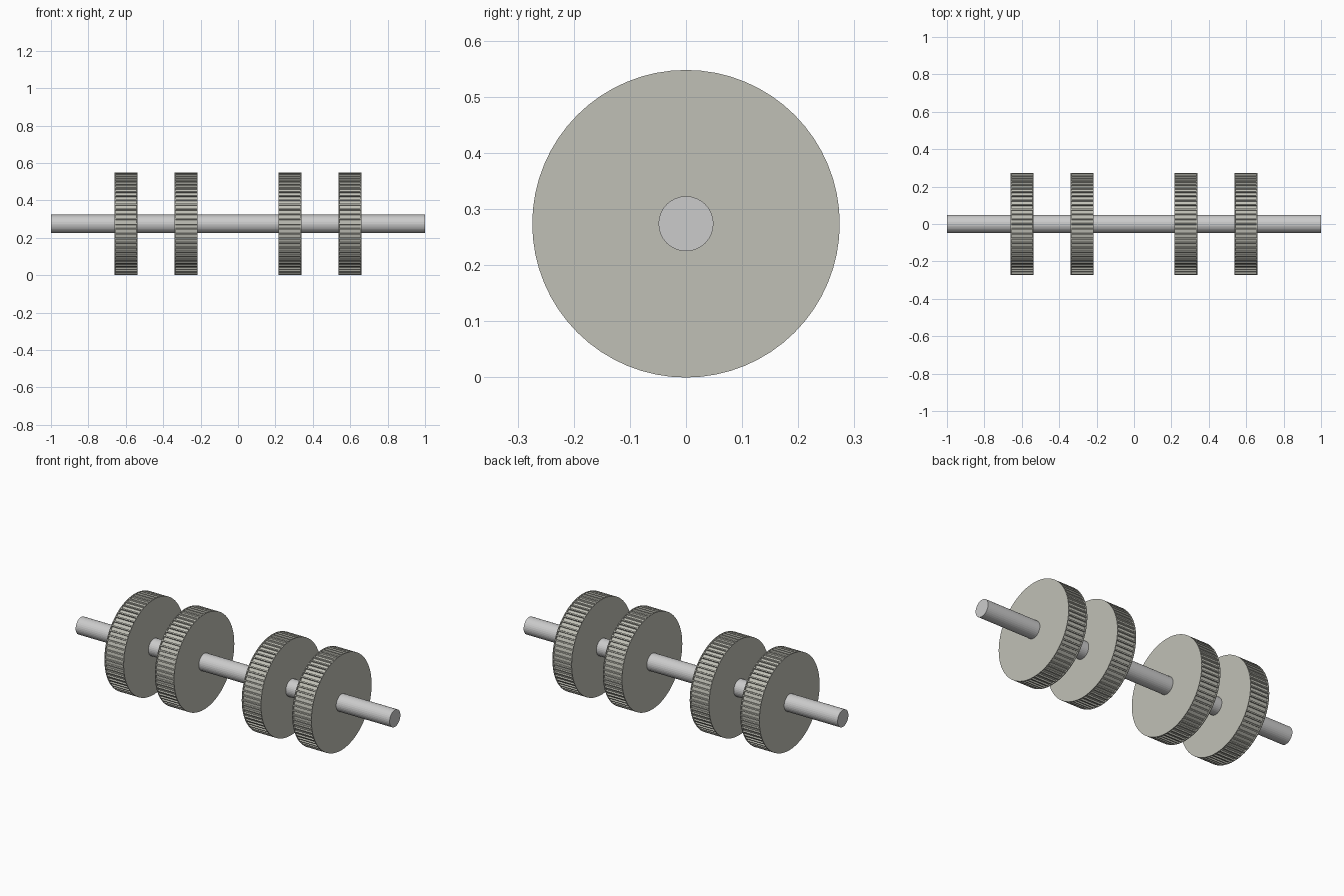
import bpy, bmesh
from math import pi
from mathutils import Matrix

if "Cube" in bpy.data.objects:
    bpy.data.objects.remove(bpy.data.objects["Cube"])

AXLE_Z = 0.274


def cylinder(name, radius, width, x, sides, grooved=False):
    bm = bmesh.new()
    bmesh.ops.create_cone(bm, cap_ends=True, segments=sides, radius1=radius,
                          radius2=radius, depth=width,
                          matrix=Matrix.Rotation(pi / 2, 4, 'Y'))
    if grooved:
        # shallow groove sunk into every rim facet
        rim = [f for f in bm.faces if len(f.verts) == 4]
        bmesh.ops.inset_individual(bm, faces=rim, thickness=0.005)
        bmesh.ops.inset_individual(bm, faces=rim, thickness=0.002, depth=-0.008)
    bmesh.ops.recalc_face_normals(bm, faces=bm.faces)
    mesh = bpy.data.meshes.new(name)
    bm.to_mesh(mesh)
    bm.free()
    obj = bpy.data.objects.new(name, mesh)
    obj.location = (x, 0, AXLE_Z)
    bpy.context.collection.objects.link(obj)
    return obj


# Axle running the full length
axle = cylinder("axle", 0.049, 2.0, 0, 32)

# Two mirrored pairs of ridged wheels
wheel_mat = bpy.data.materials.new("warm_grey")
wheel_mat.diffuse_color = (0.53, 0.53, 0.47, 1)
wheel_mat.use_nodes = True
wheel_mat.node_tree.nodes["Principled BSDF"].inputs["Base Color"].default_value = wheel_mat.diffuse_color
for side, s in (("left", -1), ("right", 1)):
    for place, x in (("inner", 0.277), ("outer", 0.598)):
        wheel = cylinder(f"{side}_{place}_wheel", AXLE_Z, 0.123, s * x, 64, True)
        wheel.data.materials.append(wheel_mat)
